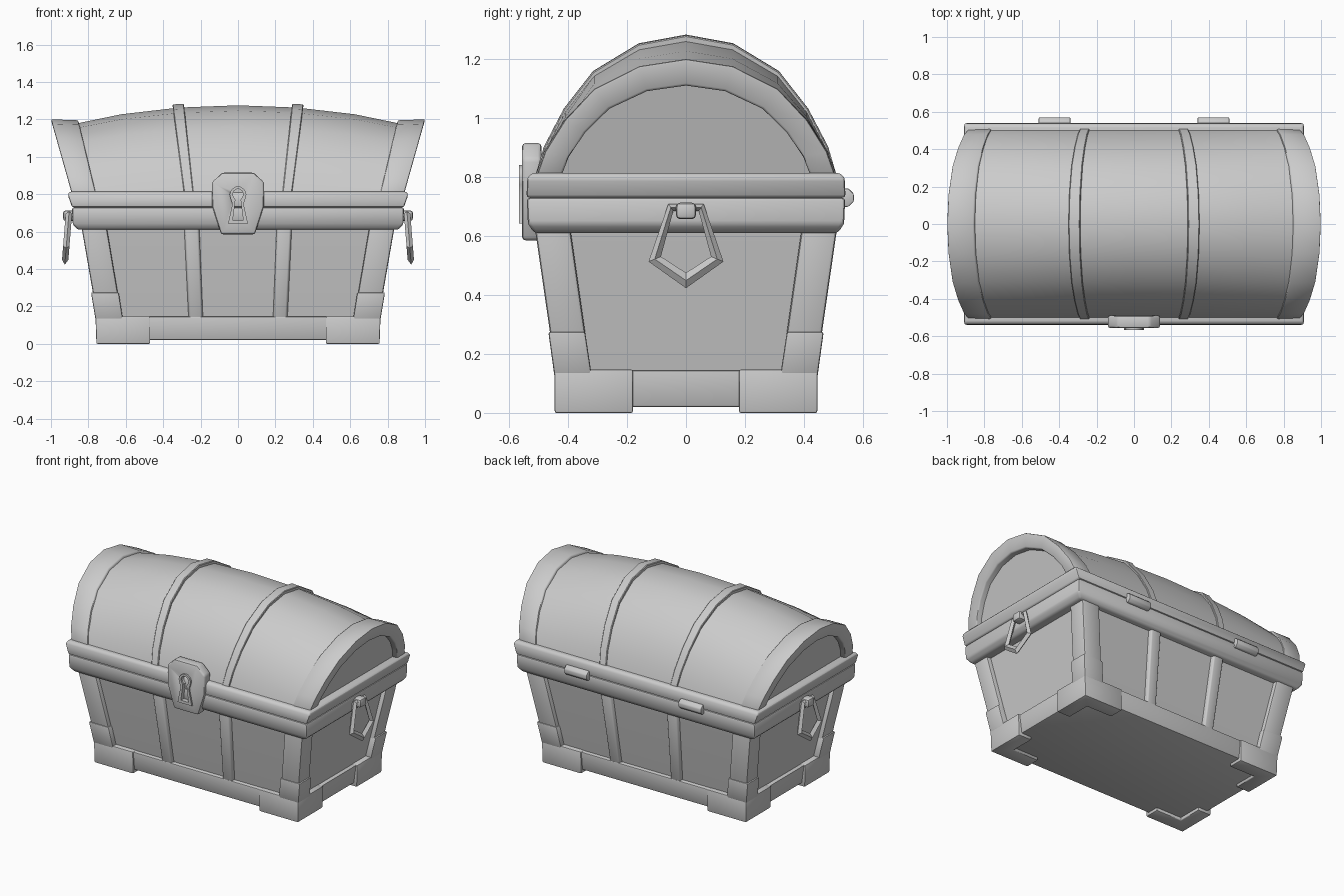
import bpy, bmesh, math

if "Cube" in bpy.data.objects:
    bpy.data.objects.remove(bpy.data.objects["Cube"])


def loft(name, rings, mirror="", bevel=0.0, closed=False, segs=2):
    """Skin equal-length rings of points; cap the ends unless closed in a loop."""
    bm = bmesh.new()
    vs = [[bm.verts.new(p) for p in r] for r in rings]
    n, m = len(rings[0]), len(rings)
    for j in range(m if closed else m - 1):
        a, b = vs[j], vs[(j + 1) % m]
        for i in range(n):
            bm.faces.new((a[i], a[(i + 1) % n], b[(i + 1) % n], b[i]))
    if not closed:
        bm.faces.new(vs[0])
        bm.faces.new(vs[-1])
    bmesh.ops.recalc_face_normals(bm, faces=bm.faces)
    if bevel:
        edges = [e for e in bm.edges if e.calc_face_angle(0) > math.radians(40)]
        bmesh.ops.bevel(bm, geom=edges, offset=bevel, segments=segs, profile=0.5,
                        affect='EDGES', clamp_overlap=True)
    me = bpy.data.meshes.new(name)
    bm.to_mesh(me)
    bm.free()
    ob = bpy.data.objects.new(name, me)
    bpy.context.collection.objects.link(ob)
    bpy.ops.object.select_all(action='DESELECT')
    ob.select_set(True)
    bpy.context.view_layer.objects.active = ob
    bpy.ops.object.shade_smooth_by_angle(angle=math.radians(38))
    if mirror:
        mod = ob.modifiers.new("Mirror", 'MIRROR')
        mod.use_axis = ('x' in mirror, 'y' in mirror, False)
        mod.use_mirror_merge = False
    return ob


def rect(z, x0, x1, y0, y1):
    return [(x0, y0, z), (x1, y0, z), (x1, y1, z), (x0, y1, z)]


def slab(z, hx, hy):
    return rect(z, -hx, hx, -hy, hy)


# Lower body: recessed panel core and bottom frame
loft("panel_core", [slab(0.03, 0.70, 0.39), slab(0.145, 0.724, 0.413), slab(0.63, 0.808, 0.483)])
loft("bottom_frame", [slab(0.02, 0.735, 0.428), slab(0.145, 0.752, 0.441)], bevel=0.008)

# Corner posts
loft("corner_post", [rect(0.05, 0.605, 0.737, 0.31, 0.429),
                     rect(0.63, 0.703, 0.838, 0.393, 0.513)], "xy", 0.012)

# Front and back straps
loft("body_strap", [[(0.18, 0.38, 0.12), (0.27, 0.38, 0.12), (0.258, 0.435, 0.12), (0.192, 0.435, 0.12)],
                    [(0.20, 0.45, 0.63), (0.295, 0.45, 0.63), (0.283, 0.508, 0.63), (0.212, 0.508, 0.63)]],
     "xy", 0.008)


# Corner feet: L-shaped base and the sleeve round each post
def ell(z, ox, oy):
    return [(ox, oy, z), (0.47, oy, z), (0.47, 0.345, z), (0.66, 0.345, z), (0.66, 0.18, z), (ox, 0.18, z)]


loft("foot", [ell(0, 0.757, 0.445), ell(0.147, 0.762, 0.447)], "xy", 0.006)
loft("foot_sleeve", [rect(0.13, 0.615, 0.762, 0.32, 0.447),
                     rect(0.275, 0.638, 0.786, 0.342, 0.467)], "xy", 0.008)

# Rims of the body and the lid
loft("body_rim", [slab(0.61, 0.857, 0.515), slab(0.64, 0.885, 0.536), slab(0.73, 0.887, 0.54)], bevel=0.012)
loft("lid_rim", [slab(0.73, 0.887, 0.541), slab(0.795, 0.91, 0.538), slab(0.813, 0.902, 0.525)], bevel=0.012)

# Lid: arched section, flaring outward with height
HALF = [(0.51, 0), (0.482, 0.2), (0.415, 0.47), (0.315, 0.74), (0.16, 0.938)]
ARCH = HALF + [(0, 1)] + [(-y, t) for y, t in reversed(HALF)]


def arch_pt(p, s, h, ys=1.0, k=0.89):
    dz = h * p[1]
    return (s * (k + (1 - k) * dz / 0.39), p[0] * ys, 0.808 + dz)


def crown(s):
    return 0.467 - 0.125 * s * s


STEPS = [-0.96, -0.62, -0.31, 0, 0.31, 0.62, 0.96]
loft("lid", [[arch_pt(p, s, crown(s), 0.985) for p in ARCH] for s in STEPS])

# Lid straps and end bands
loft("lid_strap", [[arch_pt(p, 0.28, 0.475, 1.0, 0.85), arch_pt(p, 0.34, 0.472, 1.0, 0.85),
                    arch_pt(p, 0.34, 0.42, 0.9, 0.85), arch_pt(p, 0.28, 0.42, 0.9, 0.85)] for p in ARCH],
     "x", 0.004, segs=1)
loft("lid_end_band", [[arch_pt(p, 0.855, 0.387, 1.0), arch_pt(p, 1.0, 0.392, 0.99),
                       arch_pt(p, 1.0, 0.302, 0.825), arch_pt(p, 0.855, 0.302, 0.825)] for p in ARCH],
     "x", 0.008)


# Lock plate with a cut keyhole and raised surround
def symmetric(half, y):
    return [(x, y, z) for x, z in half] + [(-x, y, z) for x, z in reversed(half)]


def keyhole(r, zc, neck, foot, zb, y):
    half = [(r * math.sin(a), zc + r * math.cos(a)) for a in (0.3, 0.9, 1.5, 2.1)]
    return symmetric(half + [(neck, zc - r * 1.1), (foot, zb)], y)


PLATE = [(0.085, 0.915), (0.14, 0.862), (0.138, 0.735), (0.09, 0.585)]
lock = loft("lock_plate", [symmetric(PLATE, -0.49), symmetric(PLATE, -0.556)], bevel=0.012)
cutter = loft("keyhole_cutter", [keyhole(0.028, 0.80, 0.014, 0.028, 0.66, y) for y in (-0.525, -0.6)])
cutter.hide_render = True
cut = lock.modifiers.new("Keyhole", 'BOOLEAN')
cut.operation, cut.object, cut.solver = 'DIFFERENCE', cutter, 'EXACT'
bpy.context.view_layer.objects.active = lock
bpy.ops.object.modifier_apply(modifier=cut.name)
bpy.data.objects.remove(cutter)

outer = [keyhole(0.045, 0.797, 0.03, 0.053, 0.642, y) for y in (-0.55, -0.567)]
inner = [keyhole(0.028, 0.80, 0.014, 0.028, 0.66, y) for y in (-0.567, -0.55)]
loft("keyhole_surround", outer + inner, closed=True)

# Hinges on the back
loft("hinge", [[(x, 0.538 + 0.034 * math.cos(a), 0.73 + 0.034 * math.sin(a))
                for a in [math.pi / 8 + i * math.pi / 4 for i in range(8)]] for x in (0.34, 0.51)],
     "x", 0.006)

# Side handles: pentagonal ring hanging from a lug
OUT = [(0.06, 0.708), (0.127, 0.513), (0, 0.423), (-0.127, 0.513), (-0.06, 0.708)]
INN = [(0.043, 0.685), (0.085, 0.53), (0, 0.475), (-0.085, 0.53), (-0.043, 0.685)]


def hang(y, z, off=0.0):
    return (0.903 + (0.71 - z) * 0.08 + off, y, z)


sections = []
for (yo, zo), (yi, zi) in zip(OUT, INN):
    ym, zm = (yo + yi) / 2, (zo + zi) / 2
    sections.append([hang(yo, zo), hang(ym, zm, 0.017), hang(yi, zi), hang(ym, zm, -0.017)])
loft("handle_ring", sections, "x", closed=True)
loft("handle_lug", [rect(0.657, 0.87, 0.935, -0.034, 0.034),
                    rect(0.713, 0.87, 0.935, -0.034, 0.034)], "x", 0.014)
